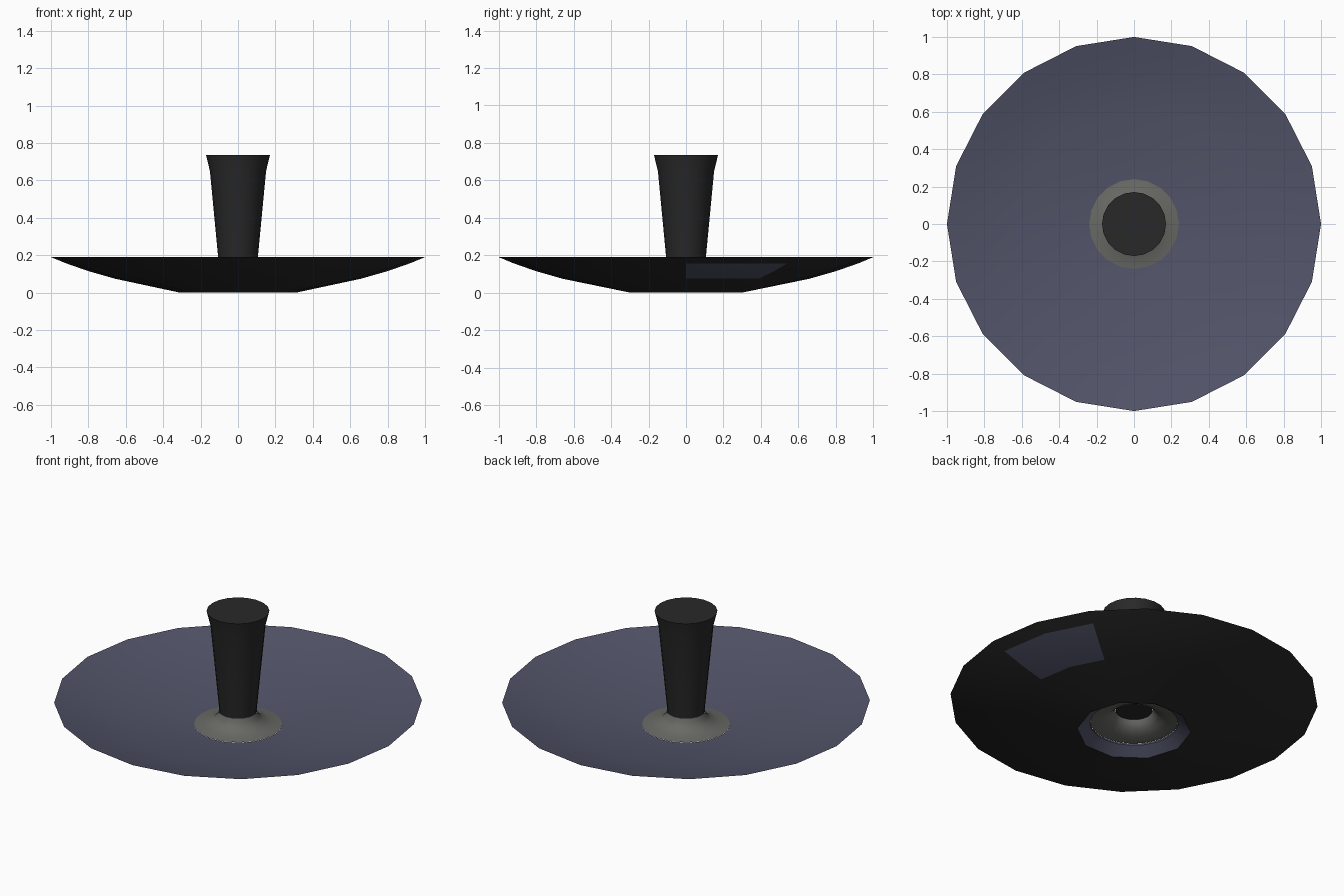
import bpy, bmesh
from math import pi, cos, sin, radians

if "Cube" in bpy.data.objects:
    bpy.data.objects.remove(bpy.data.objects["Cube"])

N = 20


def material(name, rgb):
    m = bpy.data.materials.new(name)
    m.diffuse_color = (*rgb, 1)
    m.use_nodes = True
    m.node_tree.nodes["Principled BSDF"].inputs["Base Color"].default_value = m.diffuse_color
    return m


black = material("black", (0.022, 0.022, 0.022))
blue = material("blue", (0.085, 0.088, 0.14))
grey = material("grey", (0.14, 0.14, 0.13))


def lathe(name, profile, mats, decagon=(), caps=(), paint=None):
    """Spin (r, z) points; rings listed in decagon get ten sides."""
    bm = bmesh.new()
    rings = []
    for k, (r, z) in enumerate(profile):
        ring = []
        for i in range(N):
            a = 2 * pi * i / N
            q = r * cos(pi / 10) if k in decagon and i % 2 else r
            ring.append(bm.verts.new((q * cos(a), q * sin(a), z)))
        rings.append(ring)
    for k in range(len(rings) - 1):
        for i in range(N):
            j = (i + 1) % N
            f = bm.faces.new((rings[k][i], rings[k][j],
                              rings[k + 1][j], rings[k + 1][i]))
            if paint:
                f.material_index = paint(k, i)
    for k in caps:
        bm.faces.new(rings[k])
    bmesh.ops.recalc_face_normals(bm, faces=bm.faces)
    me = bpy.data.meshes.new(name)
    bm.to_mesh(me)
    bm.free()
    for m in mats:
        me.materials.append(m)
    ob = bpy.data.objects.new(name, me)
    bpy.context.collection.objects.link(ob)
    bpy.ops.object.select_all(action='DESELECT')
    ob.select_set(True)
    bpy.context.view_layer.objects.active = ob
    bpy.ops.object.shade_smooth_by_angle(angle=radians(35))
    return ob


# Dish: dark underside with one blue patch, blue inside and blue foot recess
dish_profile = [(0.24, 0.045), (0.31, 0.0), (0.66, 0.075), (0.80, 0.115),
                (0.92, 0.157), (1.0, 0.19), (0.92, 0.168), (0.80, 0.135),
                (0.62, 0.10), (0.31, 0.06), (0.24, 0.055), (0.24, 0.045)]


def dish_paint(k, i):
    if k in (2, 3) and i < 2:
        return 1
    return 0 if 1 <= k <= 4 else 1


lathe("dish", dish_profile, [black, blue], decagon=(1,), paint=dish_paint)

# Flared collar, open underneath
lathe("collar", [(0.24, 0.056), (0.18, 0.064), (0.135, 0.085),
                 (0.113, 0.11), (0.104, 0.135)], [grey])

# Tapered stem with flared top
lathe("stem", [(0.10, 0.125), (0.15, 0.65), (0.171, 0.735)],
      [black], caps=(0, 2))
